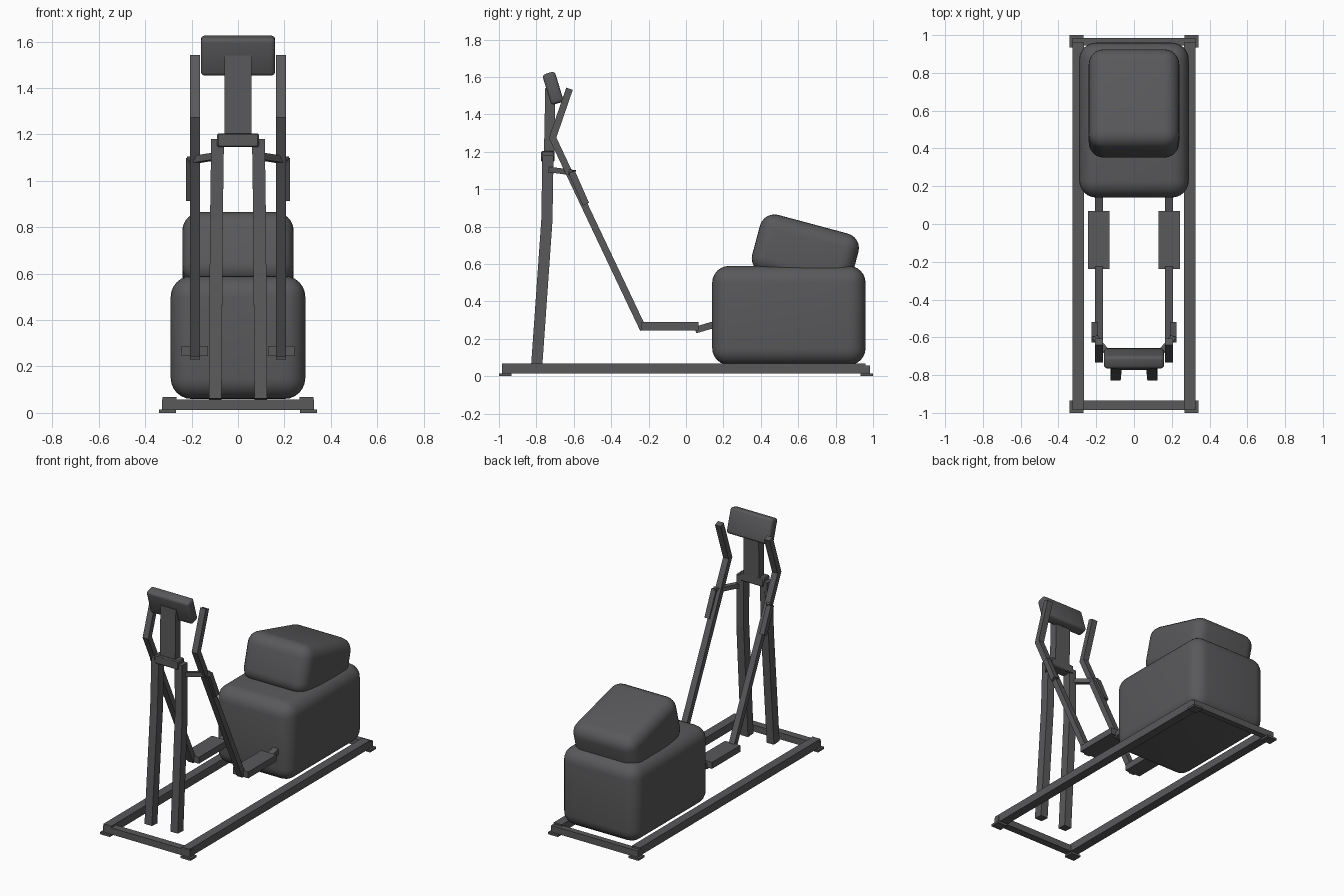
import bpy
import bmesh
import math
from mathutils import Matrix, Vector

cube = bpy.data.objects.get("Cube")
if cube:
    bpy.data.objects.remove(cube, do_unlink=True)

grey = bpy.data.materials.new("dark_grey")
grey.use_nodes = True
colour = (0.1, 0.1, 0.105, 1)
grey.diffuse_color = colour
grey.node_tree.nodes["Principled BSDF"].inputs["Base Color"].default_value = colour


def finish(name, bm):
    bmesh.ops.recalc_face_normals(bm, faces=bm.faces)
    mesh = bpy.data.meshes.new(name)
    bm.to_mesh(mesh)
    bm.free()
    mesh.materials.append(grey)
    obj = bpy.data.objects.new(name, mesh)
    bpy.context.collection.objects.link(obj)
    return obj


def box(name, centre, size, tilt=0, bevel=0, segments=3):
    """Box tilted about x, with optional rounded edges."""
    bm = bmesh.new()
    bmesh.ops.create_cube(bm, size=1)
    bmesh.ops.scale(bm, vec=size, verts=bm.verts)
    if bevel:
        bmesh.ops.bevel(bm, geom=bm.edges[:], offset=bevel, segments=segments,
                        profile=0.5, affect='EDGES')
    bm.transform(Matrix.Translation(centre) @ Matrix.Rotation(math.radians(tilt), 4, 'X'))
    obj = finish(name, bm)
    if bevel:
        bpy.ops.object.select_all(action='DESELECT')
        obj.select_set(True)
        bpy.context.view_layer.objects.active = obj
        bpy.ops.object.shade_smooth_by_angle(angle=math.radians(40))
    return obj


def bar(name, path, width, depth):
    """Rectangular bar swept along a path, with mitred bends."""
    pts = [Vector(p) for p in path]
    dirs = [(b - a).normalized() for a, b in zip(pts, pts[1:])]
    bm = bmesh.new()
    rings = []
    for i, p in enumerate(pts):
        before, after = dirs[max(i - 1, 0)], dirs[min(i, len(dirs) - 1)]
        along = (before + after).normalized()
        normal = along.cross(Vector((1, 0, 0))).normalized()
        side = normal.cross(along)
        n = normal * depth / 2 / along.dot(after)
        s = side * width / 2
        rings.append([bm.verts.new(p + v) for v in (n + s, n - s, -n - s, s - n)])
    for a, b in zip(rings, rings[1:]):
        for k in range(4):
            j = (k + 1) % 4
            bm.faces.new((a[k], a[j], b[j], b[k]))
    bm.faces.new(rings[0])
    bm.faces.new(rings[-1])
    return finish(name, bm)


# Floor frame
box("front_crossbar", (0, -0.96, 0.035), (0.56, 0.05, 0.045))
box("rear_crossbar", (0, 0.965, 0.035), (0.62, 0.04, 0.045))

# Drive housing
box("lower_housing", (0, 0.55, 0.325), (0.58, 0.82, 0.53), bevel=0.09, segments=6)
box("upper_housing", (0, 0.638, 0.658), (0.48, 0.545, 0.32), -15, 0.08, 6)

# Mast and console
box("mast_collar", (0, -0.739, 1.175), (0.18, 0.07, 0.06), bevel=0.006, segments=1)
bar("console_neck", [(0, -0.732, 1.19), (0, -0.725, 1.54)], 0.116, 0.055)
box("console", (0, -0.711, 1.54), (0.32, 0.07, 0.17), 17, 0.018)

for s, label in ((1, "left"), (-1, "right")):
    box(label + "_rail", (s * 0.295, -0.012, 0.042), (0.06, 1.945, 0.054))
    for y, end in ((-0.967, "front"), (0.967, "rear")):
        box(f"{label}_{end}_foot", (s * 0.304, y, 0.007), (0.075, 0.066, 0.014))
        box(f"{label}_{end}_cap", (s * 0.304, math.copysign(0.965, y), 0.033),
            (0.045, 0.04, 0.05))

    # Upright, moving arm and its brace
    bar(label + "_upright", [(s * 0.098, -0.798, 0.06), (s * 0.093, -0.744, 0.83),
                             (s * 0.088, -0.738, 1.18)], 0.055, 0.06)
    bar(label + "_handle", [(s * 0.185, -0.623, 1.537), (s * 0.185, -0.713, 1.275),
                            (s * 0.185, -0.612, 1.06), (s * 0.185, -0.228, 0.25)],
        0.042, 0.037)
    bar(label + "_brace", [(s * 0.1, -0.73, 1.105), (s * 0.208, -0.6, 1.088)], 0.03, 0.03)
    bar(label + "_brace_sleeve", [(s * 0.207, -0.611, 1.092), (s * 0.207, -0.535, 0.92)],
        0.035, 0.036)

    # Pedal and the link into the housing
    box(label + "_pedal", (s * 0.186, -0.085, 0.267), (0.115, 0.305, 0.044))
    bar(label + "_pedal_link", [(s * 0.185, 0.05, 0.247), (s * 0.185, 0.25, 0.305)],
        0.042, 0.036)
